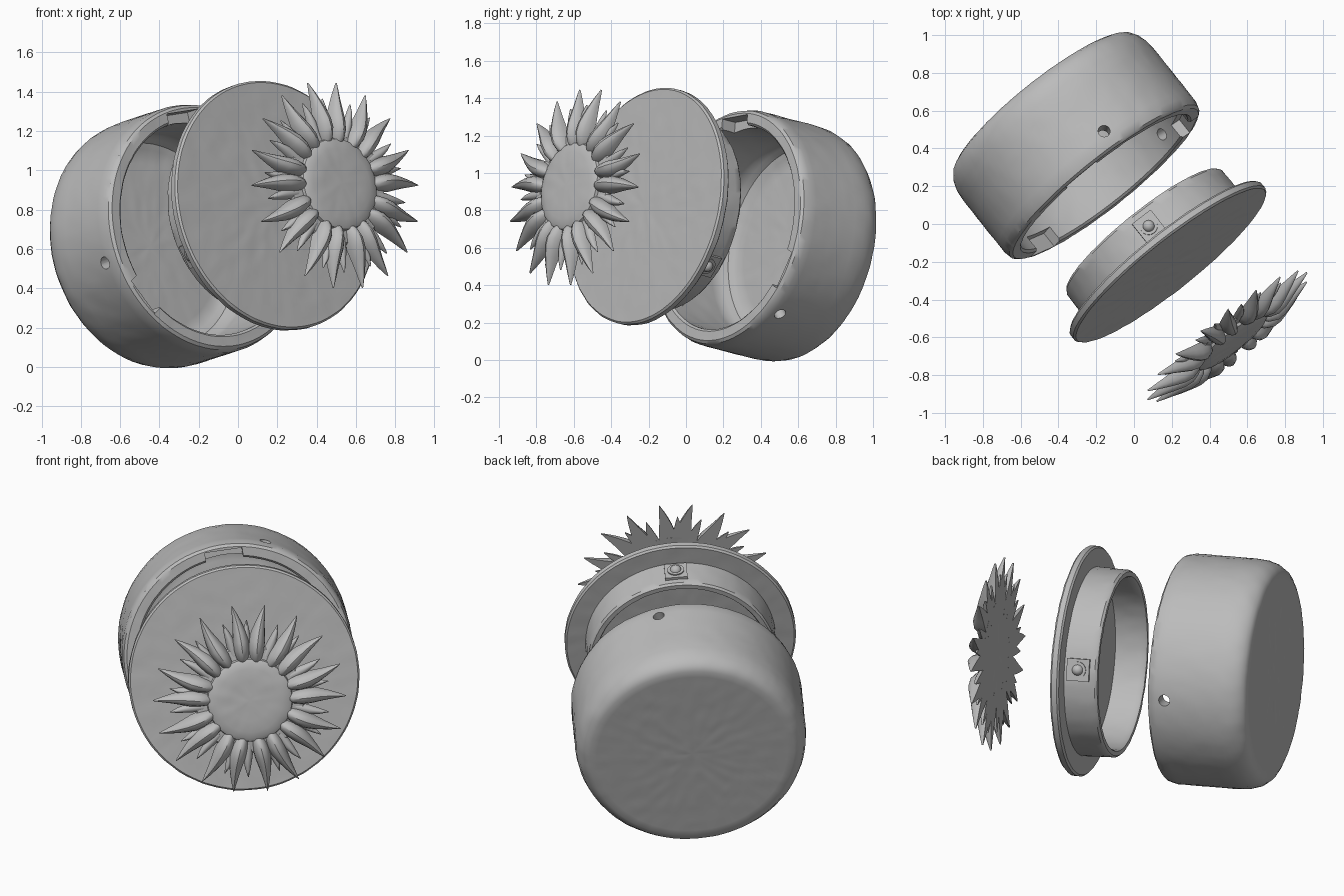
import bpy, bmesh, math
from mathutils import Matrix, Vector, noise

cube = bpy.data.objects.get("Cube")
if cube:
    bpy.data.objects.remove(cube, do_unlink=True)

# One clay grey for every part
grey = bpy.data.materials.new("clay_grey")
grey.use_nodes = True
grey.diffuse_color = (0.5, 0.5, 0.5, 1)
grey.node_tree.nodes["Principled BSDF"].inputs["Base Color"].default_value = (0.5, 0.5, 0.5, 1)

# Shared tilted axis: local z runs out of the box opening, local y points up
axis = Vector((0.61, -0.765, 0.2)).normalized()
side = Vector((0, 0, 1)).cross(axis).normalized()
up = axis.cross(side)
frame = Matrix((side, up, axis)).transposed().to_4x4()
LID_CENTRE = Vector((0.18, -0.2, 0.82))


def place(bm, name, along):
    """Turn a bmesh into an object standing on the shared axis."""
    bmesh.ops.recalc_face_normals(bm, faces=bm.faces)
    mesh = bpy.data.meshes.new(name)
    bm.to_mesh(mesh)
    bm.free()
    mesh.materials.append(grey)
    ob = bpy.data.objects.new(name, mesh)
    bpy.context.collection.objects.link(ob)
    ob.matrix_world = Matrix.Translation(LID_CENTRE + axis * along) @ frame
    return ob


def lathe(profile, steps=120, grain=0.04):
    """Spin an (r, z) profile round local z, with finely divided walls."""
    pts = []
    for (r0, z0), (r1, z1) in zip(profile, profile[1:]):
        n = max(1, math.ceil(math.hypot(r1 - r0, z1 - z0) / grain))
        pts += [(r0 + (r1 - r0) * i / n, z0 + (z1 - z0) * i / n) for i in range(n)]
    pts.append(profile[-1])
    bm = bmesh.new()
    verts = [bm.verts.new((r, 0, z)) for r, z in pts]
    edges = [bm.edges.new(pair) for pair in zip(verts, verts[1:])]
    bmesh.ops.spin(bm, geom=verts + edges, cent=(0, 0, 0), axis=(0, 0, 1),
                   angle=math.tau, steps=steps, use_merge=True)
    bmesh.ops.remove_doubles(bm, verts=bm.verts, dist=0.0004)
    bmesh.ops.recalc_face_normals(bm, faces=bm.faces)
    return bm


def roughen(bm, amount=0.0025):
    """Slight hand-made unevenness."""
    bm.normal_update()
    moves = [v.normal * noise.noise(v.co * 18) * amount for v in bm.verts]
    for v, move in zip(bm.verts, moves):
        v.co += move


def around(degrees, radius, z):
    """Frame at an angle clockwise from up; its y points outwards."""
    return (Matrix.Rotation(-math.radians(degrees), 4, 'Z')
            @ Matrix.Translation((0, radius, z)))


def box(bm, matrix, size):
    bmesh.ops.create_cube(bm, size=1, matrix=matrix @ Matrix.Diagonal((*size, 1)))


def peg(bm, matrix, radius, length):
    bmesh.ops.create_cone(bm, cap_ends=True, segments=20, radius1=radius, radius2=radius,
                          depth=length, matrix=matrix @ Matrix.Rotation(math.pi / 2, 4, 'X'))


def carve(ob, cutter):
    cutter.hide_render = True
    mod = ob.modifiers.new("carve", 'BOOLEAN')
    mod.operation = 'DIFFERENCE'
    mod.solver = 'EXACT'
    mod.object = cutter
    bpy.context.view_layer.update()
    bpy.context.view_layer.objects.active = ob
    bpy.ops.object.modifier_apply(modifier=mod.name)
    bpy.data.objects.remove(cutter, do_unlink=True)


# Round box body, hollow, with softened back edge
bm = lathe([(0, -0.56), (0.57, -0.56), (0.6, -0.545), (0.625, -0.51), (0.64, -0.46),
            (0.645, -0.4), (0.645, -0.05), (0.635, -0.012), (0.62, 0), (0.57, 0),
            (0.558, -0.012), (0.558, -0.4), (0.53, -0.46), (0.47, -0.485), (0, -0.485)])
roughen(bm)
body = place(bm, "box_body", -0.54)

# Catch holes and entry notches, three of each
bm = bmesh.new()
for turn in (0, 120, 240):
    peg(bm, around(turn + 15, 0.6, -0.1), 0.032, 0.2)
    box(bm, around(turn - 7, 0.55, -0.02), (0.21, 0.11, 0.14))
carve(body, place(bm, "body_cutter", -0.54))

# Lid: flat disc with a hollow collar behind it
bm = lathe([(0, 0.025), (0.635, 0.025), (0.645, 0.015), (0.645, -0.015), (0.635, -0.025),
            (0.53, -0.025), (0.525, -0.2), (0.515, -0.213), (0.49, -0.213),
            (0.482, -0.2), (0.482, -0.03), (0, -0.03)])
roughen(bm)
place(bm, "lid", 0)

# Catches on the collar: square plate with a round boss and nub
bm = bmesh.new()
for turn in (4, 124, 244):
    box(bm, around(turn, 0.52, -0.105), (0.125, 0.04, 0.13))
    peg(bm, around(turn, 0.525, -0.105), 0.047, 0.045)
    bmesh.ops.create_uvsphere(bm, u_segments=16, v_segments=10, radius=0.032,
                              matrix=around(turn, 0.54, -0.105))
place(bm, "lid_catches", 0)

# Sun ornament centre
bm = lathe([(0, 0.066), (0.15, 0.064), (0.215, 0.056), (0.235, 0.045), (0.24, 0.03),
            (0.3, 0.025), (0.31, 0.012), (0.31, 0), (0, 0)], steps=72)
roughen(bm)
place(bm, "sun_centre", 0.51)


def ray(bm, degrees, stations, bend):
    """Loft a flat-backed curved leaf from (distance, half width, height) stations."""
    matrix = around(degrees, 0, 0)
    rings = []
    for dist, half, height in stations:
        sway = bend * math.sin((dist - 0.2) * 9)
        rings.append([bm.verts.new(matrix @ Vector((sway + half * math.cos(a), dist,
                                                    height * math.sin(a))))
                      for a in (math.pi * i / 8 for i in range(9))])
    for low, high in zip(rings, rings[1:]):
        for i in range(9):
            j = (i + 1) % 9
            bm.faces.new((low[i], low[j], high[j], high[i]))
    bm.faces.new(rings[0])
    bm.faces.new(rings[-1])


# Eighteen curved rays with short spikes between them
long_ray = [(0.21, 0.02, 0.04), (0.24, 0.036, 0.068), (0.29, 0.046, 0.085), (0.34, 0.046, 0.08),
            (0.39, 0.037, 0.064), (0.44, 0.026, 0.046), (0.49, 0.015, 0.028), (0.54, 0.002, 0.008)]
short_ray = [(0.26, 0.03, 0.03), (0.34, 0.026, 0.032), (0.4, 0.016, 0.024), (0.45, 0.002, 0.008)]
bm = bmesh.new()
for k in range(18):
    bend = 0.014 if k % 2 else -0.014
    ray(bm, k * 20 + 10, long_ray, bend)
    ray(bm, k * 20 + 20, short_ray, -bend)
place(bm, "sun_rays", 0.51)

# Smooth shading with crisp edges
bpy.ops.object.select_all(action='DESELECT')
for ob in bpy.context.collection.objects:
    if ob.type == 'MESH' and grey.name in ob.data.materials:
        ob.select_set(True)
        bpy.context.view_layer.objects.active = ob
bpy.ops.object.shade_smooth_by_angle(angle=math.radians(35))
